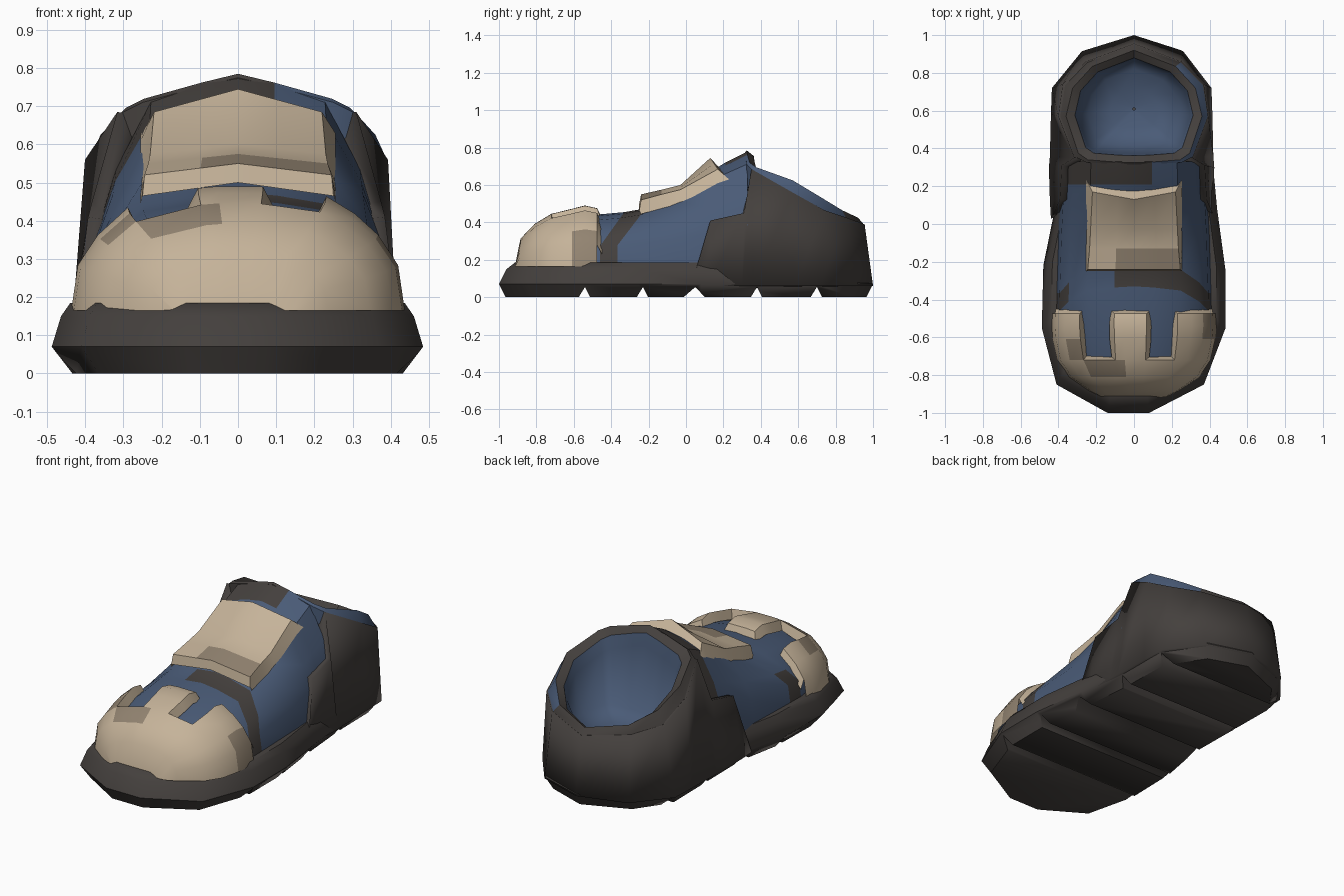
import bpy, bmesh, math
from mathutils import Vector

if "Cube" in bpy.data.objects:
    bpy.data.objects.remove(bpy.data.objects["Cube"])


def material(name, r, g, b):
    m = bpy.data.materials.new(name)
    m.diffuse_color = (r, g, b, 1)
    m.use_nodes = True
    m.node_tree.nodes["Principled BSDF"].inputs["Base Color"].default_value = m.diffuse_color
    return m


DARK = material("charcoal rubber", 0.058, 0.051, 0.047)
BLUE = material("navy fabric", 0.068, 0.105, 0.185)
TAN = material("tan leather", 0.56, 0.45, 0.32)
BROWN = material("worn leather", 0.29, 0.23, 0.165)


def interp(x, pts):
    for (x0, v0), (x1, v1) in zip(pts, pts[1:]):
        if x <= x1:
            return v0 + (v1 - v0) * (x - x0) / (x1 - x0)
    return pts[-1][1]


def add_lip(bm, y_min, out, down):
    """Slope the open edges behind y_min outwards and down."""
    edges = [e for e in bm.edges if e.is_boundary and min(v.co.y for v in e.verts) > y_min
             and min(v.co.z for v in e.verts) > 0.2]
    shift = {}
    for v in {v for e in edges for v in e.verts}:
        d = Vector((0, 0, 0))
        for e in v.link_edges:
            if e in edges:
                away = (e.verts[0].co + e.verts[1].co) / 2 - e.link_faces[0].calc_center_median()
                along = (e.verts[1].co - e.verts[0].co).normalized()
                d += (away - along * away.dot(along)).normalized()
        d.z = 0
        shift[v] = d.normalized() * out - Vector((0, 0, down))
    copy = {v: bm.verts.new(v.co + s) for v, s in shift.items()}
    for e in edges:
        a, b = e.verts
        bm.faces.new((a, b, copy[b], copy[a]))


def loft(name, rows, mats, closed=False, caps=False, rule=None, skip=None,
         thick=0, angle=35, lip=None):
    """Skin rows of points; rule(row, col, centre) picks the material slot."""
    bm = bmesh.new()
    grid = [[bm.verts.new(p) for p in row] for row in rows]
    n = len(rows[0])
    for i in range(len(rows) - 1):
        for j in range(n if closed else n - 1):
            if skip and skip(i, j):
                continue
            k = (j + 1) % n
            f = bm.faces.new((grid[i][j], grid[i][k], grid[i + 1][k], grid[i + 1][j]))
            if rule:
                f.material_index = rule(i, j, f.calc_center_median())
    if caps:
        bm.faces.new(grid[0])
        bm.faces.new(grid[-1])
    if lip:
        bmesh.ops.delete(bm, geom=[v for v in bm.verts if not v.link_faces], context="VERTS")
        add_lip(bm, *lip)
    bmesh.ops.recalc_face_normals(bm, faces=bm.faces)
    me = bpy.data.meshes.new(name)
    bm.to_mesh(me)
    bm.free()
    for m in mats:
        me.materials.append(m)
    ob = bpy.data.objects.new(name, me)
    bpy.context.collection.objects.link(ob)
    if thick:
        s = ob.modifiers.new("thickness", "SOLIDIFY")
        s.thickness, s.offset = thick, -1
    bpy.ops.object.select_all(action="DESELECT")
    ob.select_set(True)
    bpy.context.view_layer.objects.active = ob
    bpy.ops.object.shade_smooth_by_angle(angle=math.radians(angle))
    return ob


# sole: stacked outlines with a bulged edge
outline = [(0, 1), (0.25, 0.92), (0.405, 0.7), (0.41, 0.4), (0.44, 0.08), (0.485, -0.25),
           (0.485, -0.55), (0.37, -0.85), (0.08, -1), (-0.14, -1), (-0.41, -0.85),
           (-0.488, -0.55), (-0.48, -0.22), (-0.425, 0.05), (-0.43, 0.4), (-0.435, 0.7),
           (-0.29, 0.89)]
levels = [(0.0, 0.89, 0.965), (0.07, 1, 1), (0.15, 0.95, 0.96), (0.185, 0.9, 0.915)]
sole = loft("sole", [[(x * sx, y * sy, z) for x, y in outline] for z, sx, sy in levels],
            [DARK], closed=True, caps=True, angle=50)

# tread grooves: triangular cutters across the sole
for i, y in enumerate((-0.54, -0.23, 0.05, 0.38, 0.70)):
    w, d = (0.075, 0.055) if i == 2 else (0.04, 0.055)
    tri = [(y - w, -0.01), (y + w * 0.8, -0.01), (y, d)]
    cutter = loft(f"groove_cutter_{i + 1}", [[(x, a, b) for a, b in tri] for x in (-1, 1)],
                  [DARK], closed=True, caps=True)
    cutter.hide_render = True
    cutter.hide_set(True)
    cut = sole.modifiers.new("groove", "BOOLEAN")
    cut.object, cut.operation, cut.solver = cutter, "DIFFERENCE", "EXACT"

# shared arch of the upper and the toe cap
ARCH = [(0, 1), (0.25, 0.97), (0.6, 0.89), (0.84, 0.6), (0.96, 0.36), (1, 0)]


def section(y, w, h, cols, z0, skew=0):
    arch = [interp(abs(a), ARCH) for a in cols]
    return [(a * w, y + skew * max(0, b - 0.36) / 0.64, z0 + h * b)
            for a, b in zip(cols, arch)]


# fabric upper with a dark stripe behind the toe cap and a dark ankle band
cols = [-1, -0.96, -0.84, -0.6, -0.25, 0, 0.25, 0.6, 0.84, 0.96, 1]
stations = [(-0.86, 0.22, 0.04, 0), (-0.76, 0.34, 0.2, 0), (-0.55, 0.40, 0.265, 0),
            (-0.46, 0.412, 0.285, 0.13), (-0.365, 0.41, 0.305, 0.15),
            (-0.05, 0.40, 0.39, 0), (0.13, 0.39, 0.5, 0), (0.21, 0.385, 0.55, 0),
            (0.33, 0.38, 0.61, 0)]


def upper_colour(i, j, c):
    stripe = i == 3 and (c.x > -0.15 or c.x < -0.36)
    band = i == 7 and c.x < 0.1
    return int(stripe or band)


loft("upper", [section(y, w, h, cols, 0.17, k) for y, w, h, k in stations], [BLUE, DARK],
     rule=upper_colour)

# toe cap with two slots cut into its back edge, all edges bevelled
cap_cols = [-1, -0.96, -0.84, -0.66, -0.24, -0.12, 0.15, 0.53, 0.7, 0.84, 0.96, 1]
cap_rows = [(-0.915, 0.17, 0), (-0.885, 0.235, 0.15), (-0.81, 0.345, 0.23),
            (-0.72, 0.405, 0.285), (-0.61, 0.43, 0.312), (-0.54, 0.437, 0.33),
            (-0.475, 0.435, 0.315)]


def cap_patch(i, j, c):
    return int((c.x > 0.36 and i >= 4) or (i == 2 and j in (3, 4)) or (i == 3 and j == 2))


loft("toe_cap", [section(y, w, h, cap_cols, 0.165) for y, w, h in cap_rows], [TAN, BROWN],
     rule=cap_patch, skip=lambda i, j: i >= 3 and j in (3, 6), lip=(-0.73, 0.026, 0.05))

# tongue plate: crowned pad with sloping front and back edges
plate = [(-0.25, 0.5, 0.465, 0.25, 0), (-0.24, 0.55, 0.52, 0.245, 0),
         (-0.13, 0.575, 0.55, 0.235, 0), (-0.03, 0.6, 0.575, 0.23, 0),
         (0.13, 0.745, 0.685, 0.22, 0.04), (0.18, 0.69, 0.63, 0.25, 0.05)]
rows = []
for y, zc, ze, w, v in plate:
    low = ze if y in (-0.25, 0.18) else ze - 0.075
    row = [(x * w, y + v * abs(x), zc + (ze - zc) * abs(x)) for x in (-1, -0.4, 0, 0.5, 1)]
    rows.append([(-0.255, y + v, low)] + row + [(0.255, y + v, low)])
loft("tongue_plate", rows, [TAN, BROWN], angle=25,
     rule=lambda i, j, c: int(i == 1 and 2 <= j <= 4))

# heel counter: stepped side panels wrapping round the heel
half = [(0.415, 0.03, 0.415, 0.06, 0.17), (0.42, 0.12, 0.385, 0.13, 0.41),
        (0.425, 0.30, 0.375, 0.31, 0.45), (0.42, 0.36, 0.31, 0.35, 0.685),
        (0.415, 0.58, 0.393, 0.57, 0.56), (0.41, 0.72, 0.37, 0.74, 0.465),
        (0.26, 0.915, 0.25, 0.86, 0.425), (0, 1, 0, 0.955, 0.39)]
wrap = half + [(-a * 1.06, b, -c * 1.02, d, e) for a, b, c, d, e in half[-2::-1]]
loft("heel_counter", [[(a, b, 0.06) for a, b, c, d, e in wrap],
                      [(c, d, e) for a, b, c, d, e in wrap]], [DARK], thick=0.06)


# ankle collar: outer wall, raised rim and hollow lining
def ring(pts):
    return [Vector(p) for p in pts] + [Vector((-x, y, z)) for x, y, z in pts[-2:0:-1]]


outer = ring([(0, 0.315, 0.775), (0.095, 0.318, 0.752), (0.25, 0.325, 0.71),
              (0.31, 0.355, 0.68), (0.39, 0.57, 0.56), (0.365, 0.735, 0.465),
              (0.247, 0.855, 0.425), (0, 0.95, 0.39)])
rim = ring([(0, 0.325, 0.785), (0.095, 0.328, 0.762), (0.245, 0.34, 0.72),
            (0.295, 0.375, 0.695), (0.36, 0.57, 0.625), (0.325, 0.72, 0.535),
            (0.22, 0.835, 0.465), (0, 0.92, 0.425)])
mid = Vector((0, 0.61, 0))


def shrink(pts, s, drop, flat=None):
    out = []
    for p in pts:
        q = mid + (p - mid) * s
        out.append((q.x, q.y, p.z - drop if flat is None else flat))
    return out


wall = [(p.x * 0.97, p.y, max(0.2, p.z - 0.25)) for p in outer]
loft("collar", [wall, outer, rim, shrink(rim, 0.87, 0.03)], [DARK, BLUE], closed=True,
     rule=lambda i, j, c: int(i < 2 and c.x > 0.1 and c.y < 0.8))
loft("lining", [shrink(rim, 0.87, 0.03), shrink(rim, 0.83, 0.1), shrink(rim, 0.68, 0, 0.32),
                shrink(rim, 0.35, 0, 0.28), shrink(rim, 0.02, 0, 0.27)], [BLUE],
     closed=True, angle=80)
